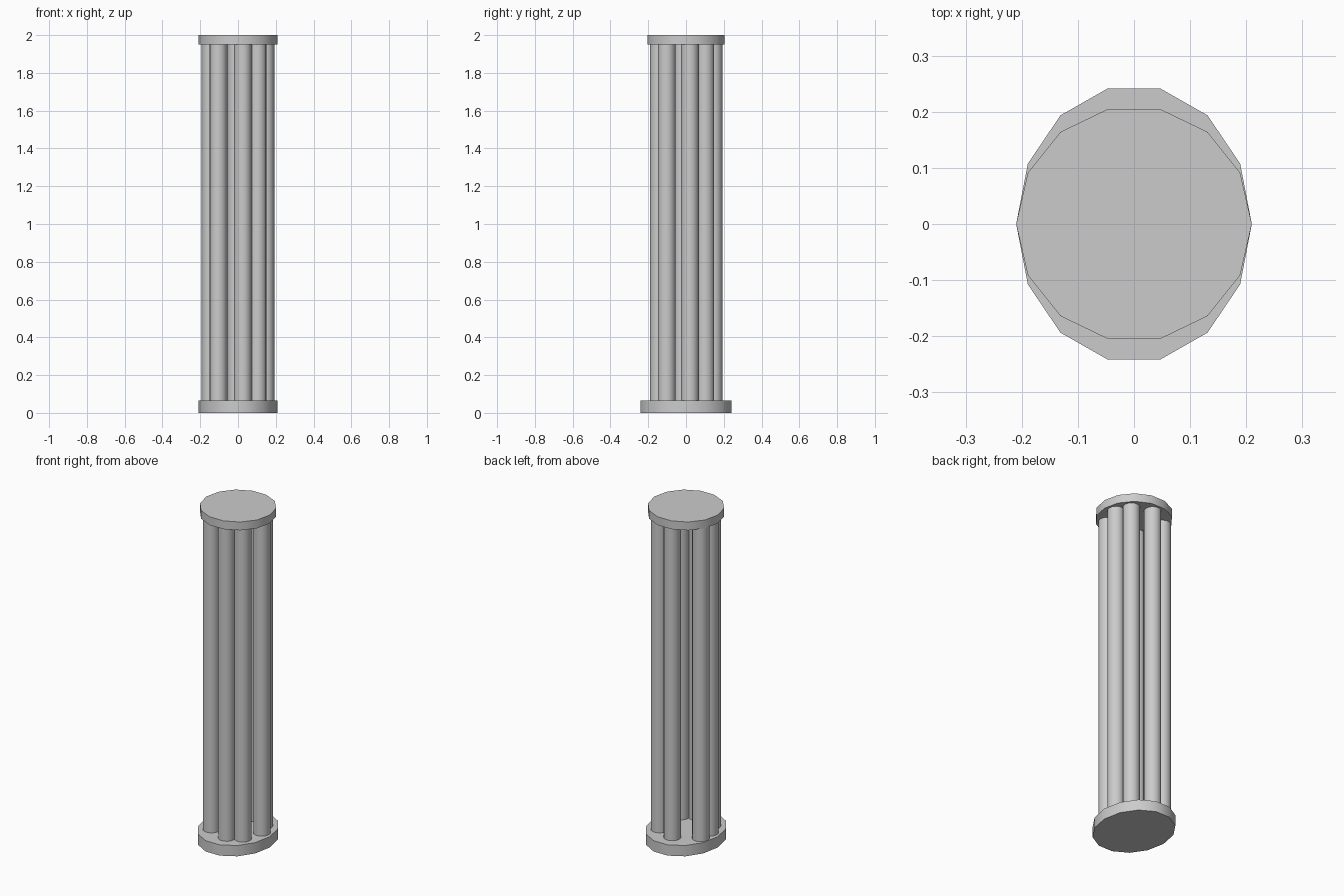
import bpy, math

if "Cube" in bpy.data.objects:
    bpy.data.objects.remove(bpy.data.objects["Cube"])

SIDES = 14
RING = 0.146


def cylinder(name, x, y, z0, z1, radius, y_scale=1.0):
    bpy.ops.mesh.primitive_cylinder_add(
        vertices=SIDES, radius=radius, depth=z1 - z0,
        location=(x, y, (z0 + z1) / 2), rotation=(0, 0, math.pi / 2))
    ob = bpy.context.object
    ob.name = name
    ob.scale = (y_scale, 1, 1)  # local x lies along world y
    bpy.ops.object.transform_apply(location=False, rotation=True, scale=True)
    bpy.ops.object.shade_smooth_by_angle(angle=math.radians(30))
    return ob


# End plates: oval base, round cap
cylinder("base_plate", 0, 0, 0.0, 0.065, 0.21, 1.18)
cylinder("top_plate", 0, 0, 1.95, 2.0, 0.21)

# Bundle of shafts in four pairs; one on the back left is shifted out of place
for i, deg in enumerate((8, 44.5, 94, 188, 224.5, 280, 315.5)):
    a = math.radians(deg)
    cylinder(f"shaft_{i + 1}", RING * math.cos(a), RING * math.sin(a), 0.06, 1.955, 0.0475)
cylinder("shaft_8", -0.145, 0.067, 0.06, 1.955, 0.0475)
